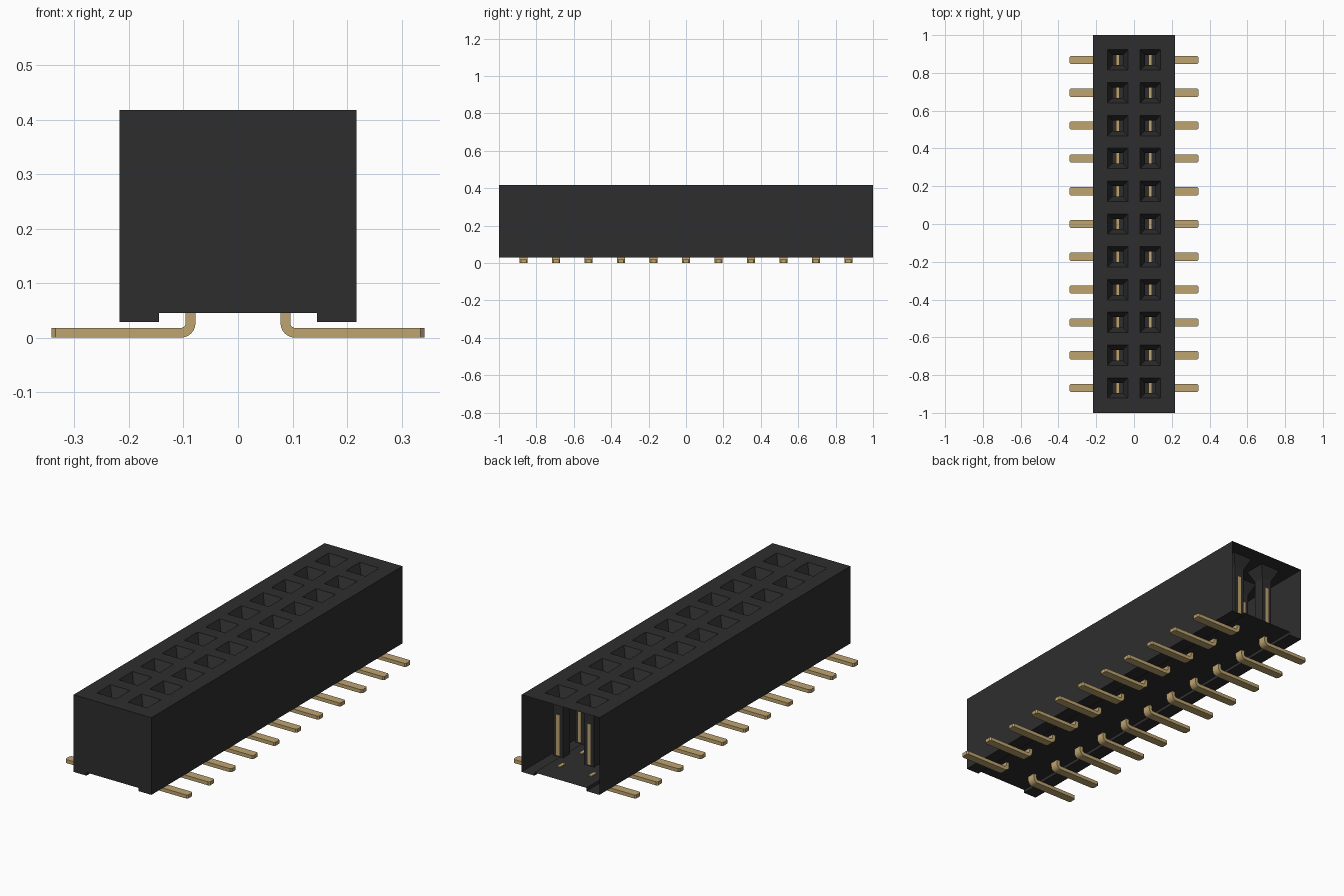
import bpy, bmesh
from math import sin, cos, pi

if "Cube" in bpy.data.objects:
    bpy.data.objects.remove(bpy.data.objects["Cube"])

COUNT, PITCH = 11, 0.1737
ROW_X = PITCH / 2
Y0 = -PITCH * (COUNT - 1) / 2
HALF_W, TOP, FOOT, FLOOR = 0.217, 0.418, 0.029, 0.045


def material(name, color, rough):
    m = bpy.data.materials.new(name)
    m.use_nodes = True
    m.diffuse_color = color
    bsdf = m.node_tree.nodes["Principled BSDF"]
    bsdf.inputs["Base Color"].default_value = color
    bsdf.inputs["Roughness"].default_value = rough
    return m


black = material("black plastic", (0.027, 0.027, 0.027, 1), 0.6)
gold = material("gold metal", (0.52, 0.375, 0.165, 1), 0.5)


def finish(name, bm, mat):
    me = bpy.data.meshes.new(name)
    bm.to_mesh(me)
    bm.free()
    me.materials.append(mat)
    ob = bpy.data.objects.new(name, me)
    bpy.context.collection.objects.link(ob)
    return ob


def repeat(ob):
    """Copy along the row and mirror to the second row."""
    arr = ob.modifiers.new("Row", 'ARRAY')
    arr.count = COUNT
    arr.use_relative_offset = False
    arr.use_constant_offset = True
    arr.constant_offset_displace = (0, PITCH, 0)
    ob.modifiers.new("Second row", 'MIRROR').use_axis[0] = True


def square(bm, cx, cy, half, z):
    return [bm.verts.new((cx + sx * half, cy + sy * half, z))
            for sx, sy in ((-1, -1), (1, -1), (1, 1), (-1, 1))]


# Housing shell: stepped profile, closed front, open back
bm = bmesh.new()
profile = [(-HALF_W, TOP), (-HALF_W, FOOT), (-0.145, FOOT), (-0.145, FLOOR),
           (0.145, FLOOR), (0.145, FOOT), (HALF_W, FOOT), (HALF_W, TOP)]
front = [bm.verts.new((x, -1, z)) for x, z in profile]
back = [bm.verts.new((x, 1, z)) for x, z in profile]
bm.faces.new(front)
for i in range(len(profile) - 1):
    bm.faces.new((front[i + 1], front[i], back[i], back[i + 1]))

# Top plate as a grid with square openings
RIM, BORE = 0.054, 0.0275
xs = [-HALF_W, -ROW_X - RIM, -ROW_X + RIM, ROW_X - RIM, ROW_X + RIM, HALF_W]
ys = [-1]
for k in range(COUNT):
    ys += [Y0 + k * PITCH - RIM, Y0 + k * PITCH + RIM]
ys.append(1)
grid = [[bm.verts.new((x, y, TOP)) for y in ys] for x in xs]
for i in range(len(xs) - 1):
    for j in range(len(ys) - 1):
        if i % 2 and j % 2:
            continue
        bm.faces.new((grid[i][j], grid[i + 1][j], grid[i + 1][j + 1], grid[i][j + 1]))

# Funnel and square tube below every opening
for sx in (-1, 1):
    for k in range(COUNT):
        cx, cy = sx * ROW_X, Y0 + k * PITCH
        rings = [square(bm, cx, cy, h, z)
                 for h, z in ((RIM, TOP), (BORE, 0.36), (BORE, 0.1))]
        for a, b in zip(rings, rings[1:]):
            for n in range(4):
                m = (n + 1) % 4
                bm.faces.new((a[n], a[m], b[m], b[n]))
        bm.faces.new(rings[-1])
bmesh.ops.remove_doubles(bm, verts=bm.verts, dist=0.0001)
finish("housing", bm, black)

# Bent solder pins
T, W, TIP, R_IN = 0.018, 0.043, 0.342, 0.009
outer_x = ROW_X - T / 2
bend_x, bend_z = outer_x + T + R_IN, T + R_IN
arc = [i * pi / 2 / 6 for i in range(7)]
outline = [(outer_x + T, 0.05), (outer_x, 0.05)]
outline += [(bend_x - (T + R_IN) * cos(a), bend_z - (T + R_IN) * sin(a)) for a in arc]
outline += [(TIP, 0), (TIP, T)]
outline += [(bend_x - R_IN * cos(a), bend_z - R_IN * sin(a)) for a in reversed(arc)]
bm = bmesh.new()
side = bm.faces.new([bm.verts.new((x, Y0 - W / 2, z)) for x, z in outline])
ext = bmesh.ops.extrude_face_region(bm, geom=[side])
bmesh.ops.translate(bm, vec=(0, W, 0),
                    verts=[v for v in ext["geom"] if isinstance(v, bmesh.types.BMVert)])
tips = [e for e in bm.edges
        if all(v.co.x > TIP - 0.001 for v in e.verts)
        and abs(e.verts[0].co.z - e.verts[1].co.z) > T / 2]
bmesh.ops.bevel(bm, geom=tips, offset=0.007, segments=1, affect='EDGES')
bmesh.ops.recalc_face_normals(bm, faces=bm.faces)
repeat(finish("solder_pins", bm, gold))

# Contact blades inside the tubes, showing through their ends
bm = bmesh.new()
bmesh.ops.create_cube(bm, size=1)
for v in bm.verts:
    v.co.x = ROW_X + v.co.x * T
    v.co.y = Y0 + v.co.y * 0.058
    v.co.z = 0.21 + v.co.z * 0.205
repeat(finish("contact_blades", bm, gold))
